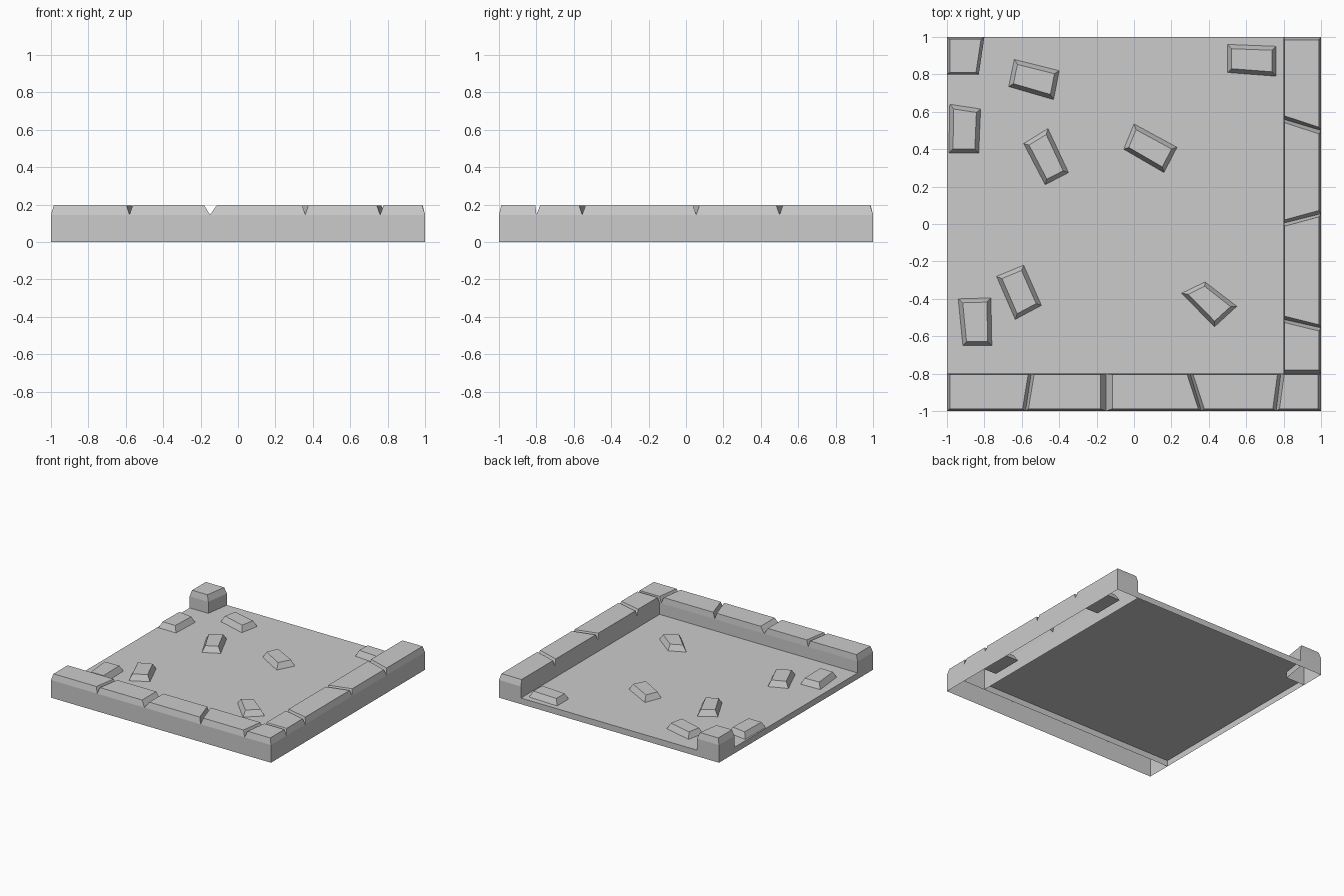
import bpy

if "Cube" in bpy.data.objects:
    bpy.data.objects.remove(bpy.data.objects["Cube"])

TOP, BAND, FLOOR = 0.195, 0.145, 0.05


def make(name, verts, faces):
    mesh = bpy.data.meshes.new(name)
    mesh.from_pydata(verts, [], faces)
    obj = bpy.data.objects.new(name, mesh)
    bpy.context.collection.objects.link(obj)
    return obj


def loft(name, rings, bottom=False, top=True):
    """Stack of 4-point rings, each (quad, z), counter-clockwise from above."""
    verts = [(x, y, z) for quad, z in rings for x, y in quad]
    faces = [(4*k + i, 4*k + (i + 1) % 4, 4*k + 4 + (i + 1) % 4, 4*k + 4 + i)
             for k in range(len(rings) - 1) for i in range(4)]
    if top:
        n = len(verts)
        faces.append((n - 4, n - 3, n - 2, n - 1))
    if bottom:
        faces.append((3, 2, 1, 0))
    return make(name, verts, faces)


def wall(name, place, cuts):
    """Hollow wall. cuts: (inner pos, outer pos, bevel before, bevel after)."""
    def quad(a, b, da=0, db=0, side=0, inner=0):
        return [place(a[1] + da, 1 - side), place(b[1] - db, 1 - side),
                place(b[0] - db, 0.8 + inner), place(a[0] + da, 0.8 + inner)]
    loft(name + "_body", [(quad(cuts[0], cuts[-1]), 0), (quad(cuts[0], cuts[-1]), BAND)], top=False)
    for a, b in zip(cuts, cuts[1:]):
        loft(name + "_cap_brick", [(quad(a, b), BAND),
             (quad(a, b, a[3], b[2], 0.012, 0.005), TOP)])


# Front and right walls, with V joints between the cap bricks
wall("front_wall", lambda t, d: (t, -d), [
    (-1, -1, 0, 0.015), (-0.55, -0.58, 0.016, 0.016), (-0.15, -0.15, 0.03, 0.035),
    (0.30, 0.36, 0.016, 0.016), (0.785, 0.76, 0.018, 0.018), (1, 1, 0.015, 0)])
wall("right_wall", lambda t, d: (d, t), [
    (-0.8, -0.8, 0, 0.02), (-0.51, -0.555, 0.017, 0.017), (0.005, 0.055, 0.017, 0.017),
    (0.56, 0.50, 0.018, 0.018), (1, 1, 0.015, 0)])

# Corner post, hollow below
base = [(-1, 0.8), (-0.83, 0.8), (-0.8, 1), (-1, 1)]
cap = [(-0.985, 0.81), (-0.845, 0.81), (-0.818, 0.988), (-0.985, 0.988)]
loft("corner_post", [(base, 0), (base, BAND), (cap, TOP)])

# Floor sheet around the post, with skirts on the two open sides
outline = [(-1, 0.8), (-1, -0.8), (0.8, -0.8), (0.8, 1), (-0.8, 1), (-0.83, 0.8)]
make("floor", [(x, y, z) for z in (FLOOR, 0) for x, y in outline],
     [tuple(range(6)), (0, 6, 7, 1), (3, 9, 10, 4)])

# Loose bevelled stones; the last two are inside the right wall
stones = [
    [(-0.64, 0.88), (-0.67, 0.735), (-0.43, 0.665), (-0.40, 0.82)],
    [(-0.985, 0.64), (-0.99, 0.38), (-0.83, 0.38), (-0.82, 0.615)],
    [(-0.46, 0.51), (-0.59, 0.43), (-0.475, 0.21), (-0.35, 0.275)],
    [(0, 0.535), (-0.055, 0.40), (0.16, 0.275), (0.23, 0.41)],
    [(0.5, 0.96), (0.5, 0.81), (0.76, 0.79), (0.76, 0.95)],
    [(-0.59, -0.22), (-0.735, -0.28), (-0.635, -0.51), (-0.495, -0.435)],
    [(-0.94, -0.40), (-0.915, -0.65), (-0.76, -0.65), (-0.765, -0.395)],
    [(0.38, -0.31), (0.255, -0.37), (0.43, -0.55), (0.55, -0.44)],
    [(0.83, 0.82), (0.83, 0.56), (0.97, 0.56), (0.97, 0.82)],
    [(0.83, -0.37), (0.83, -0.63), (0.97, -0.63), (0.97, -0.37)]]
for q in stones:
    cx, cy = sum(p[0] for p in q) / 4, sum(p[1] for p in q) / 4
    inner = []
    for i, (x, y) in enumerate(q):
        (ax, ay), (bx, by) = q[i - 1], q[(i + 1) % 4]
        la = ((ax - x)**2 + (ay - y)**2)**0.5
        lb = ((bx - x)**2 + (by - y)**2)**0.5
        inner.append((x + 0.022*((ax - x)/la + (bx - x)/lb),
                      y + 0.022*((ay - y)/la + (by - y)/lb)))
    loft("floor_stone", [(q, FLOOR), (inner, 0.097)], bottom=True)
